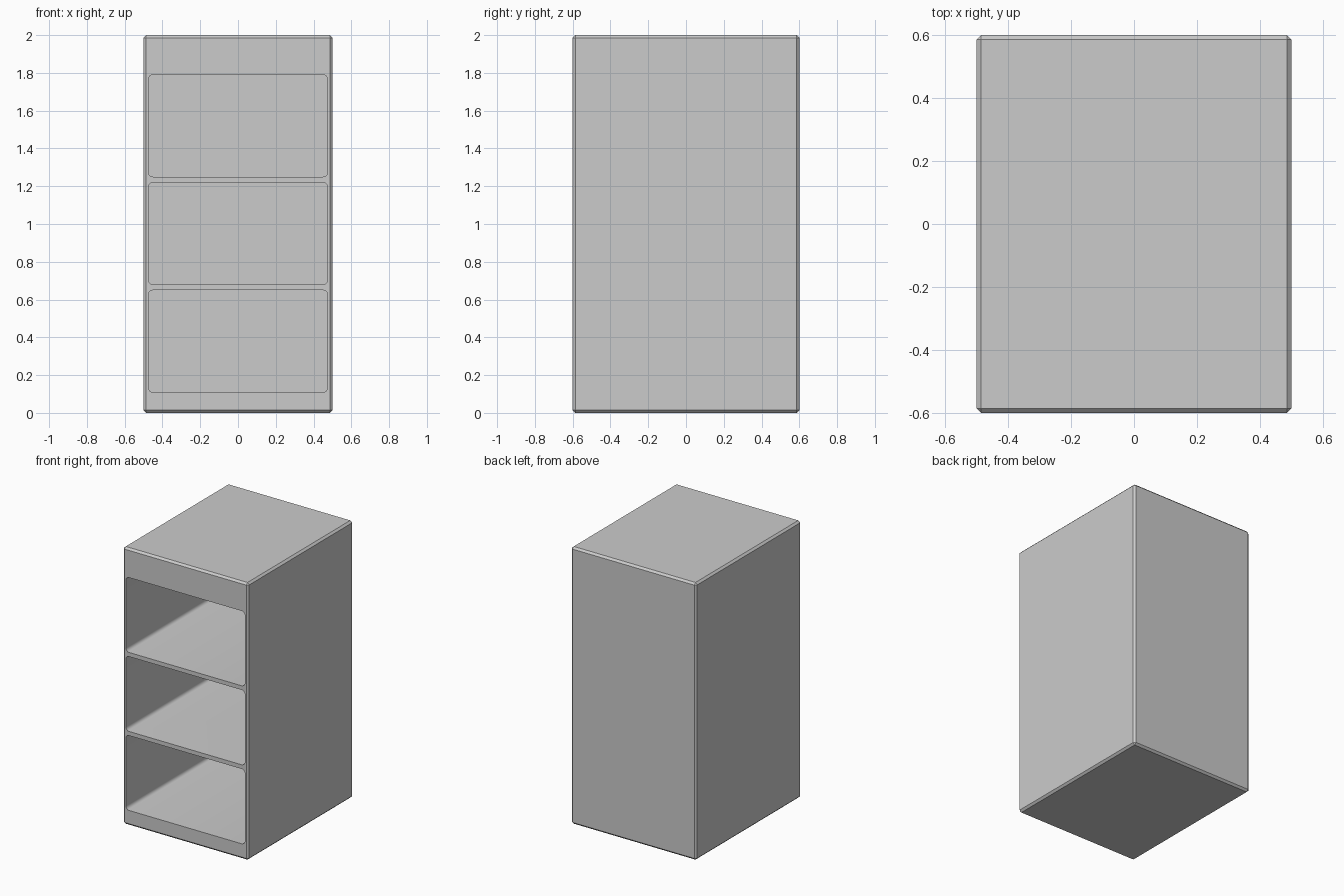
import bpy, bmesh, math

if "Cube" in bpy.data.objects:
    bpy.data.objects.remove(bpy.data.objects["Cube"])

W, D, H = 1.0, 1.2, 2.0
CHAMFER = 0.014
OPEN_W, OPEN_H, CORNER = 0.95, 0.54, 0.025
BACK_Y = 0.57


def new_object(name, bm):
    bmesh.ops.recalc_face_normals(bm, faces=bm.faces)
    mesh = bpy.data.meshes.new(name)
    bm.to_mesh(mesh)
    bm.free()
    obj = bpy.data.objects.new(name, mesh)
    bpy.context.collection.objects.link(obj)
    return obj


def box(size, centre):
    bm = bmesh.new()
    bmesh.ops.create_cube(bm, size=1)
    bmesh.ops.scale(bm, vec=size, verts=bm.verts)
    bmesh.ops.translate(bm, vec=centre, verts=bm.verts)
    return bm


# Cabinet body with narrow chamfers on every outer edge
bm = box((W, D, H), (0, 0, H / 2))
bmesh.ops.bevel(bm, geom=bm.edges[:], offset=CHAMFER, segments=1, affect='EDGES')
cabinet = new_object("cabinet_body", bm)
bpy.context.view_layer.objects.active = cabinet
cabinet.select_set(True)

# Three stacked compartments with rounded corners, open at the front
front_y = -D / 2 - 0.1
for z in (0.38, 0.95, 1.52):
    bm = box((OPEN_W, BACK_Y - front_y, OPEN_H), (0, (BACK_Y + front_y) / 2, z))
    depth_edges = [e for e in bm.edges
                   if abs(e.verts[0].co.y - e.verts[1].co.y) > 0.5]
    bmesh.ops.bevel(bm, geom=depth_edges, offset=CORNER, segments=4,
                    profile=0.5, affect='EDGES')
    cutter = new_object("compartment_cutter", bm)
    cutter.hide_render = True
    mod = cabinet.modifiers.new("compartment", 'BOOLEAN')
    mod.operation, mod.solver, mod.object = 'DIFFERENCE', 'EXACT', cutter
    bpy.ops.object.modifier_apply(modifier=mod.name)
    bpy.data.objects.remove(cutter)

# Smooth the compartment corners, keep the chamfers crisp
bpy.ops.object.shade_smooth_by_angle(angle=math.radians(30))
